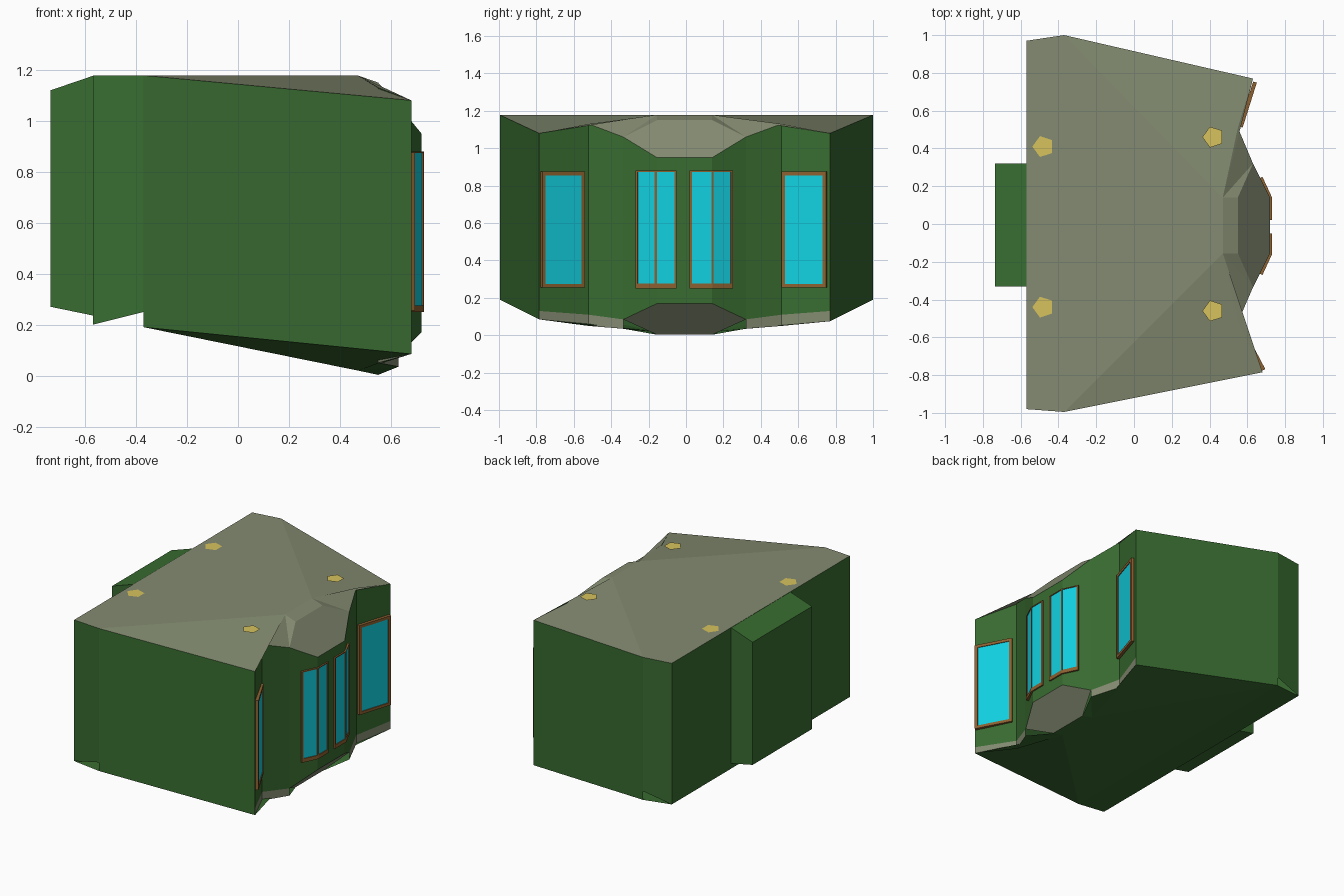
import bpy, bmesh, math
from mathutils import Vector

if "Cube" in bpy.data.objects:
    bpy.data.objects.remove(bpy.data.objects["Cube"])

def mat(name, rgb):
    m = bpy.data.materials.new(name)
    m.diffuse_color = (*rgb, 1)
    m.use_nodes = True
    m.node_tree.nodes["Principled BSDF"].inputs["Base Color"].default_value = m.diffuse_color
    return m

GREEN = mat("green_paint", (0.04, 0.15, 0.03))
ROOF = mat("grey_green", (0.23, 0.26, 0.165))
WOOD = mat("wood", (0.27, 0.12, 0.03))
GLASS = mat("glass", (0.006, 0.64, 0.76))
YELLOW = mat("yellow", (0.68, 0.55, 0.11))
MID = Vector((0.1, 0, 0.6))

def make(name, faces, material, outward=True):
    """Object from polygons given as point lists, flipped to face outward."""
    bm = bmesh.new()
    for pts in faces:
        f = bm.faces.new([bm.verts.new(p) for p in pts])
        f.normal_update()
        if outward and f.normal.dot(f.calc_center_median() - MID) < 0:
            f.normal_flip()
    if outward:
        bmesh.ops.remove_doubles(bm, verts=bm.verts, dist=0.0005)
    else:
        bmesh.ops.remove_doubles(bm, verts=bm.verts, dist=0.0005)
        bmesh.ops.recalc_face_normals(bm, faces=bm.faces)
    me = bpy.data.meshes.new(name)
    bm.to_mesh(me)
    bm.free()
    me.materials.append(material)
    ob = bpy.data.objects.new(name, me)
    bpy.context.collection.objects.link(ob)
    return ob

def slab(a, b, z0, z1, near, far):
    """Upright box along plan line a-b, between two offsets toward +x side."""
    a, b = Vector(a), Vector(b)
    d = (b - a).normalized()
    n = Vector((d.y, -d.x))
    q = [a + n * near, b + n * near, b + n * far, a + n * far]
    lo = [(p.x, p.y, z0) for p in q]
    hi = [(p.x, p.y, z1) for p in q]
    return [lo, hi] + [[lo[i], lo[i - 1], hi[i - 1], hi[i]] for i in range(4)]

# Front-facing bay plan: x, y, skirt bottom, wall bottom, wall top
bay = [(0.68, -0.785, 0.085, 0.13, 1.08), (0.55, -0.52, 0.05, 0.11, 1.13),
       (0.63, -0.335, 0.035, 0.085, 1.06), (0.72, -0.155, 0, 0.17, 0.95),
       (0.72, 0.14, 0, 0.17, 0.95), (0.63, 0.32, 0.035, 0.085, 1.06),
       (0.55, 0.51, 0.05, 0.11, 1.13), (0.63, 0.77, 0.075, 0.13, 1.08)]
bot, low, top = ([(p[0], p[1], p[k]) for p in bay] for k in (2, 3, 4))

# Walls and lower skirt
walls = [[low[i], low[i + 1], top[i + 1], top[i]] for i in range(7)]
skirt = [[bot[i], bot[i + 1], low[i + 1], low[i]] for i in (0, 1, 5, 6)]
roof, base = [], []
edge = {}
for s, i, j, k, yb, ym, yr in ((-1, 0, 1, 2, -0.98, -0.995, -0.155),
                               (1, 7, 6, 5, 0.97, 1.0, 0.14)):
    back_t, mid_t = (-0.57, yb, 1.178), (-0.37, ym, 1.178)
    back_b, mid_b = (-0.57, yb, 0.2), (-0.37, ym, 0.19)
    ridge, lip = (0.47, yr, 1.178), (0.55, yr, 1.15)
    keel, toe = (0.47, yr, 0.02), (0.55, yr, 0.003)
    walls += [[mid_b, bot[i], top[i], mid_t],
              [back_b, (-0.37, ym, 0.25), mid_t, back_t]]
    roof += [[mid_t, top[i], ridge], [top[i], top[j], ridge],
             [top[j], top[k], ridge], [top[k], lip, ridge]]
    base += [[mid_b, bot[i], keel], [bot[i], bot[j], keel],
             [bot[j], bot[k], keel], [bot[k], toe, keel]]
    edge[s] = (back_t, mid_t, ridge, lip, back_b, mid_b, keel, toe)
L, R = edge[-1], edge[1]
walls.append([L[4], R[4], R[0], L[0]])
make("walls", walls, GREEN)
make("lower_skirt", skirt, ROOF)

# Roof deck with sloped hexagonal bay hood
roof += [[L[0], L[1], L[2], R[2], R[1], R[0]], [L[2], L[3], R[3], R[2]],
         [L[3], top[2], top[3], top[4], top[5], R[3]]]
make("roof", roof, ROOF)

# Sloping underside and the matching hexagon below the bay
base += [[L[5], L[6], R[6], R[5]], [L[4], L[5], R[5], R[4]], [L[6], L[7], R[7], R[6]]]
make("underside", base, GREEN)
make("bay_sill", [[L[7], low[2], low[3], low[4], low[5], R[7]]], ROOF)

# Back bump-out with sloped top
side = [(-0.735, 0.27), (-0.735, 1.12), (-0.565, 1.178), (-0.565, 0.235)]
a, b = ([(x, y, z) for x, z in side] for y in (-0.33, 0.32))
make("back_bump_out", [a, b] + [[a[i], a[i - 1], b[i - 1], b[i]] for i in range(4)],
     GREEN, False)

def window(name, a, b, z0, z1, left, right, foot, head):
    """Framed pane on the plan line a-b (running toward -y -> +y reversed)."""
    a, b = Vector(a), Vector(b)
    d = (b - a).normalized()
    a2, b2 = a + d * left, b - d * right
    bars = [(a, a2, z0, z1), (b2, b, z0, z1), (a2, b2, z0, z0 + foot), (a2, b2, z1 - head, z1)]
    for n, (p, q, l, h) in enumerate(bars):
        make(f"{name}_frame_{n}", slab(p, q, l, h, -0.02, 0), WOOD, False)
    make(name + "_glass", slab(a2, b2, z0 + foot, z1 - head, -0.02, -0.005), GLASS, False)

# Wing windows and folded centre windows
window("wing_window_left", (0.695, -0.768), (0.575, -0.54), 0.255, 0.875, 0.02, 0.02, 0.02, 0.02)
window("wing_window_right", (0.575, 0.51), (0.65, 0.748), 0.255, 0.875, 0.02, 0.02, 0.02, 0.02)
for n, ys in enumerate(((-0.27, -0.162, -0.05), (0.25, 0.142, 0.02))):
    p = [(0.68, ys[0]), (0.73, ys[1]), (0.73, ys[2])]
    for m in (0, 1):
        q = sorted(p[m:m + 2], key=lambda v: v[1])
        fold_low = (n == 0) == (m == 1)
        window(f"centre_window_{n}_{m}", q[0], q[1], 0.25, 0.88,
               0.006 if fold_low else 0.011, 0.011 if fold_low else 0.006, 0.026, 0.006)

# Yellow roof lamps
for n, (x, y) in enumerate(((-0.48, 0.41), (-0.48, -0.44), (0.42, 0.46), (0.42, -0.46))):
    pts = [(x + 0.058 * math.cos(math.pi + k * math.tau / 5),
            y + 0.058 * math.sin(math.pi + k * math.tau / 5), 1.1805) for k in range(5)]
    make(f"roof_lamp_{n}", [pts], YELLOW)
